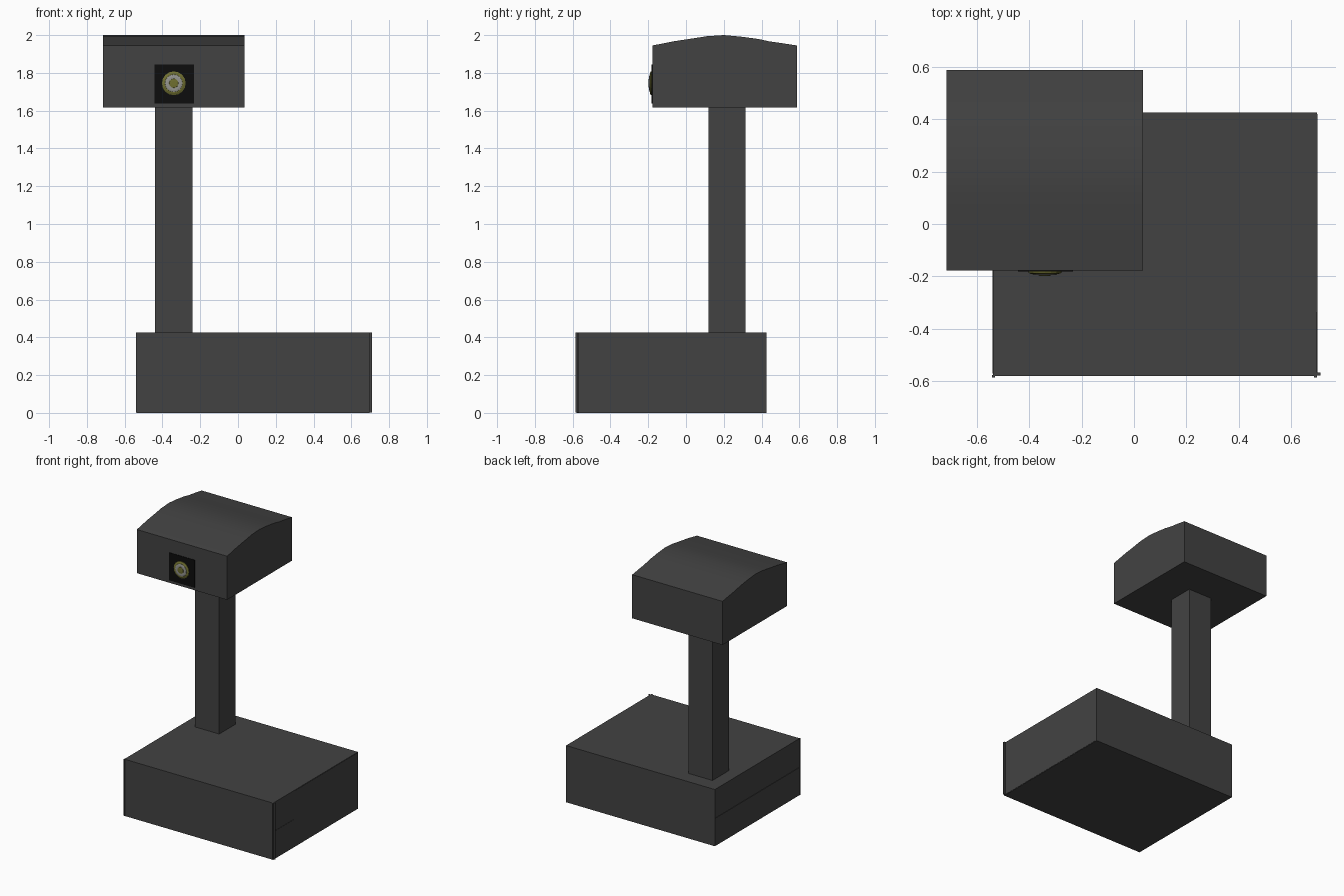
import bpy, bmesh, math
from mathutils import Matrix

if "Cube" in bpy.data.objects:
    bpy.data.objects.remove(bpy.data.objects["Cube"])


def material(name, rgb):
    m = bpy.data.materials.new(name)
    m.diffuse_color = (*rgb, 1)
    m.use_nodes = True
    m.node_tree.nodes["Principled BSDF"].inputs["Base Color"].default_value = m.diffuse_color
    return m


DARK = material("dark_grey", (0.055, 0.055, 0.055))
BLACK = material("black", (0.004, 0.004, 0.004))
OLIVE = material("olive", (0.16, 0.16, 0.03))
PALE = material("pale_grey", (0.3, 0.3, 0.28))


def finish(name, bm, mat):
    bmesh.ops.recalc_face_normals(bm, faces=bm.faces)
    me = bpy.data.meshes.new(name)
    bm.to_mesh(me)
    bm.free()
    me.materials.append(mat)
    ob = bpy.data.objects.new(name, me)
    bpy.context.collection.objects.link(ob)
    return ob


def box(name, x, y, z, mat=DARK):
    """Box from (min, max) ranges along each axis."""
    bm = bmesh.new()
    size = [b - a for a, b in (x, y, z)]
    mid = [(a + b) / 2 for a, b in (x, y, z)]
    bmesh.ops.create_cube(bm, size=1, matrix=Matrix.Translation(mid) @ Matrix.Diagonal((*size, 1)))
    return finish(name, bm, mat)


def turned(name, profile, mat, sides=16, centre=(-0.34, -0.18, 1.745)):
    """Turn a (radius, forward) profile about an axis facing -y."""
    bm = bmesh.new()
    rings = []
    for r, d in profile:
        rings.append([bm.verts.new((centre[0] + r * math.cos(a), centre[1] - d, centre[2] + r * math.sin(a)))
                      for a in (2 * math.pi * i / sides for i in range(sides))])
    for a, b in zip(rings, rings[1:]):
        for i in range(sides):
            j = (i + 1) % sides
            bm.faces.new((a[i], a[j], b[j], b[i]))
    bm.faces.new(rings[0])
    bm.faces.new(rings[-1])
    return finish(name, bm, mat)


# Base with a mid-height seam on the sides
box("base", (-0.537, 0.697), (-0.58, 0.425), (0.0, 0.425))
box("right_lower_panel", (0.69, 0.699), (-0.57, 0.42), (0.003, 0.21))
box("right_upper_panel", (0.69, 0.699), (-0.335, 0.42), (0.21, 0.422))
box("left_lower_panel", (-0.54, -0.53), (-0.57, 0.42), (0.003, 0.21))

# Thin trims at the front corners
for side, x in (("left", -0.541), ("right", 0.686)):
    box(f"{side}_front_trim", (x, x + 0.011), (-0.586, -0.575), (0.003, 0.425))
box("right_side_trim", (0.69, 0.71), (-0.577, -0.567), (0.003, 0.425))

# Column
box("column", (-0.44, -0.24), (0.12, 0.315), (0.42, 1.625))

# Head: side profile with gently arched roof, extruded along x
profile = [(-0.178, 1.618), (0.588, 1.618), (0.588, 1.945), (0.51, 1.957), (0.44, 1.967), (0.38, 1.98),
           (0.29, 1.992), (0.2, 2.0), (0.11, 1.994), (0.04, 1.983), (-0.06, 1.968), (-0.178, 1.945)]
bm = bmesh.new()
face = bm.faces.new([bm.verts.new((-0.714, y, z)) for y, z in profile])
ext = bmesh.ops.extrude_face_region(bm, geom=[face])
bmesh.ops.translate(bm, verts=[v for v in ext["geom"] if isinstance(v, bmesh.types.BMVert)], vec=(0.748, 0, 0))
head = finish("head", bm, DARK)

# Lamp on its black plate
box("lamp_plate", (-0.443, -0.233), (-0.182, -0.17), (1.638, 1.845), BLACK)
turned("lamp_body", [(0.063, 0), (0.063, 0.006), (0.052, 0.011)], OLIVE)
turned("lamp_ring", [(0.048, 0.008), (0.046, 0.013), (0.036, 0.015)], PALE)
turned("lamp_centre", [(0.026, 0.01), (0.024, 0.017), (0.012, 0.018)], OLIVE)

# Smooth the arched roof, keep hard edges
bpy.context.view_layer.objects.active = head
head.select_set(True)
bpy.ops.object.shade_smooth_by_angle(angle=math.radians(15))
